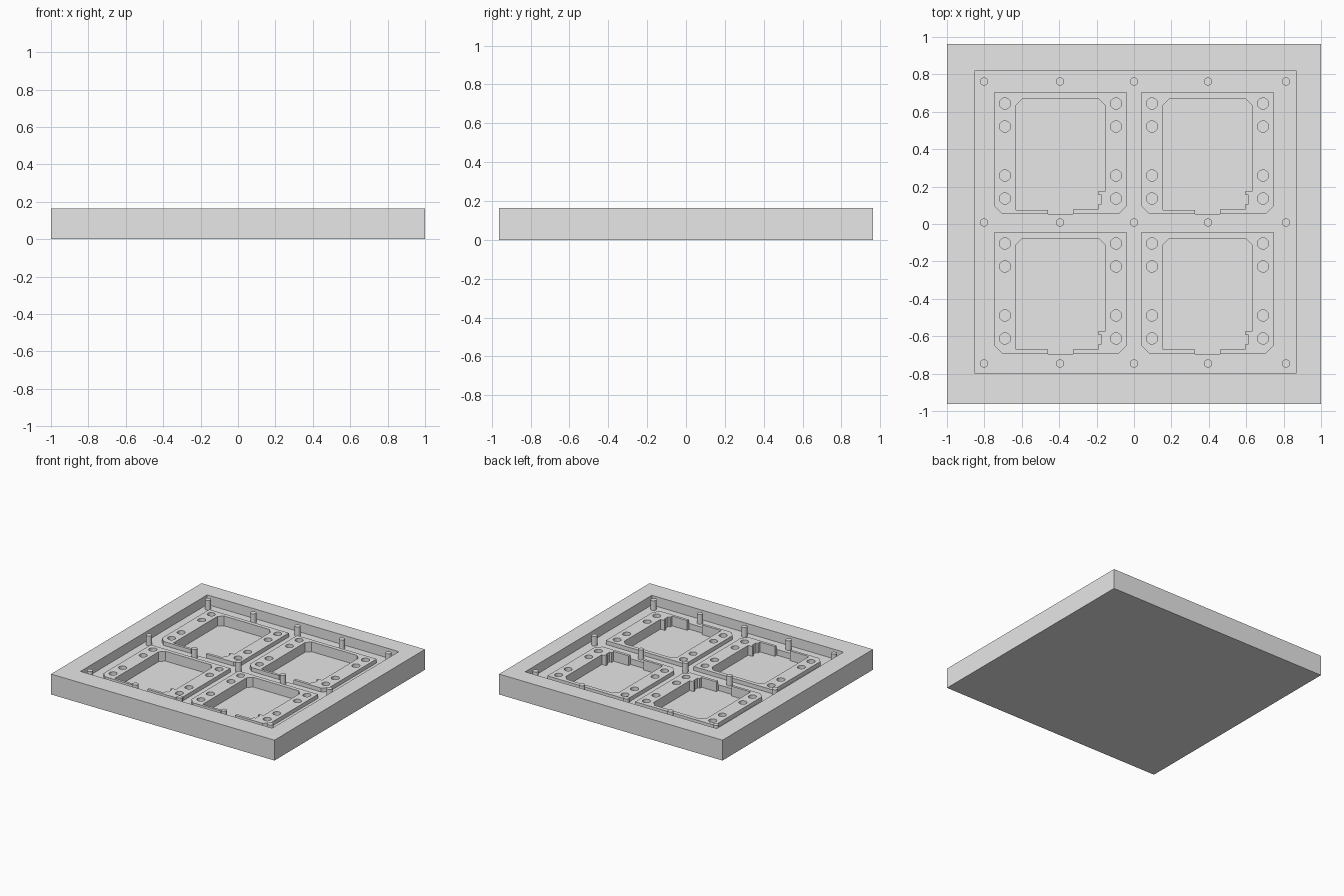
import bpy
import bmesh
from math import cos, sin, tau

cube = bpy.data.objects.get("Cube")
if cube:
    bpy.data.objects.remove(cube, do_unlink=True)

HEIGHT, FLOOR, SEAT_TOP, POCKET_FLOOR, HOLE_FLOOR = 0.165, 0.087, 0.119, 0.04, 0.075

grey = bpy.data.materials.new("light_grey")
grey.use_nodes = True
grey.diffuse_color = (0.8, 0.8, 0.8, 1)
grey.node_tree.nodes["Principled BSDF"].inputs["Base Color"].default_value = (0.8, 0.8, 0.8, 1)


def rectangle(x0, x1, y0, y1):
    return [(x0, y0), (x1, y0), (x1, y1), (x0, y1)]


def circle(x, y, r, sides=24):
    return [(x + r * cos(tau * i / sides), y + r * sin(tau * i / sides)) for i in range(sides)]


def shift(outline, dx, dy):
    return [(x + dx, y + dy) for x, y in outline]


def prisms(name, outlines, z0, z1):
    """One object holding an upright prism for every outline."""
    bm = bmesh.new()
    for outline in outlines:
        face = bm.faces.new([bm.verts.new((x, y, z0)) for x, y in outline])
        top = bmesh.ops.extrude_face_region(bm, geom=[face])["geom"]
        bmesh.ops.translate(bm, vec=(0, 0, z1 - z0),
                            verts=[v for v in top if isinstance(v, bmesh.types.BMVert)])
    bmesh.ops.recalc_face_normals(bm, faces=bm.faces)
    mesh = bpy.data.meshes.new(name)
    bm.to_mesh(mesh)
    bm.free()
    mesh.materials.append(grey)
    obj = bpy.data.objects.new(name, mesh)
    bpy.context.collection.objects.link(obj)
    return obj


def cut(obj, *cutters):
    bpy.context.view_layer.objects.active = obj
    for cutter in cutters:
        mod = obj.modifiers.new("cut", "BOOLEAN")
        mod.operation, mod.solver, mod.object = "DIFFERENCE", "EXACT", cutter
        bpy.ops.object.modifier_apply(modifier=mod.name)


def smooth(obj):
    bpy.ops.object.select_all(action="DESELECT")
    obj.select_set(True)
    bpy.context.view_layer.objects.active = obj
    bpy.ops.object.shade_smooth_by_angle()


# Outlines of one seat: raised plate, stepped pocket and screw holes
PLATE = [(-0.706, 0.056), (-0.08, 0.056), (-0.037, 0.099), (-0.037, 0.703),
         (-0.749, 0.703), (-0.749, 0.099)]
POCKET = [(-0.631, 0.076), (-0.46, 0.076), (-0.46, 0.054), (-0.327, 0.054),
          (-0.327, 0.078), (-0.193, 0.078), (-0.193, 0.104), (-0.176, 0.104),
          (-0.176, 0.158), (-0.193, 0.158), (-0.193, 0.174), (-0.155, 0.174),
          (-0.155, 0.636), (-0.19, 0.671), (-0.596, 0.671), (-0.631, 0.636)]
HOLES = [circle(x, y, 0.03) for x in (-0.69, -0.096) for y in (0.136, 0.259, 0.521, 0.644)]
SEATS = {"back_right": (0, 0), "back_left": (0.786, 0),
         "front_right": (0, -0.748), "front_left": (0.786, -0.748)}

# Cutters
recess = prisms("recess_cutter", [rectangle(-0.85, 0.866, -0.8, 0.82)], FLOOR, 0.3)
pockets = prisms("pocket_cutter", [shift(POCKET, *d) for d in SEATS.values()], POCKET_FLOOR, 0.3)
holes = prisms("hole_cutter", [shift(h, *d) for d in SEATS.values() for h in HOLES],
               HOLE_FLOOR, 0.3)

# Solid tray with a wide rim
tray = prisms("tray", [rectangle(-1, 1, -0.962, 0.962)], 0, HEIGHT)
cut(tray, recess, pockets, holes)
smooth(tray)

# Four raised seats
for place, offset in SEATS.items():
    seat = prisms("seat_" + place, [shift(PLATE, *offset)], FLOOR, SEAT_TOP)
    cut(seat, pockets, holes)
    smooth(seat)

# Pins standing on the recess floor, level with the rim
pins = prisms("pins", [circle(x, y, 0.022) for x in (-0.802, -0.396, 0, 0.396, 0.813)
                       for y in (-0.746, 0.008, 0.762)], FLOOR - 0.01, HEIGHT)
smooth(pins)

for cutter in (recess, pockets, holes):
    bpy.data.objects.remove(cutter, do_unlink=True)
